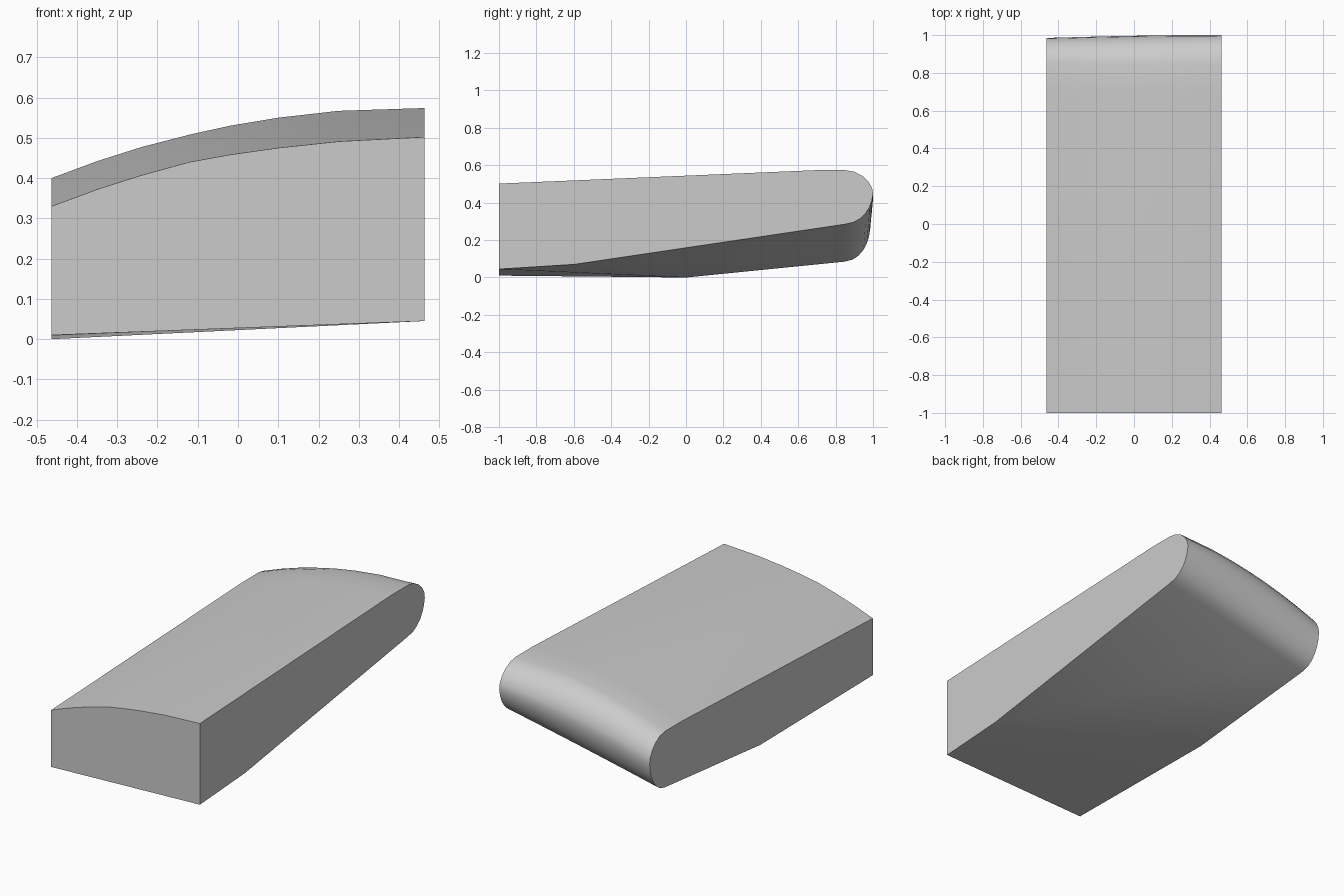
import bpy
import bmesh

if "Cube" in bpy.data.objects:
    bpy.data.objects.remove(bpy.data.objects["Cube"])

W = 0.463
# Cross-width stations: x, top height at the front, top height at the rounded end, end reach
STATIONS = [(-W, 0.33, 0.40, 0.985), (-0.35, 0.372, 0.442, 0.988), (-0.24, 0.407, 0.477, 0.991),
            (-0.12, 0.440, 0.508, 0.994), (-0.02, 0.458, 0.530, 0.996), (0.10, 0.475, 0.550, 0.998),
            (0.25, 0.491, 0.567, 1.0), (W, 0.502, 0.574, 1.0)]
# Rounded end profile: y, height fraction from lower to upper corner
NOSE = [(0.85, 0.0), (0.895, 0.035), (0.93, 0.10), (0.96, 0.20), (0.98, 0.31), (0.993, 0.43),
        (1.0, 0.56), (0.995, 0.67), (0.975, 0.79), (0.945, 0.89), (0.90, 0.97), (0.85, 1.0)]

bm = bmesh.new()
rings = []
for x, front_top, back_top, reach in STATIONS:
    t = (x + W) / (2 * W)
    low = 0.085 + 0.20 * t
    ring = [bm.verts.new((x, 0.85 + (y - 0.85) * (reach - 0.85) / 0.15, low + (back_top - low) * f))
            for y, f in NOSE]
    ring.append(bm.verts.new((x, 0.70, back_top)))
    ring.append(bm.verts.new((x, -1, front_top)))
    rings.append(ring)

# Domed top and rounded end
for a, b in zip(rings, rings[1:]):
    for i in range(len(a) - 1):
        bm.faces.new((a[i], b[i], b[i + 1], a[i + 1])).smooth = True

# Underside corners
left_front = bm.verts.new((-W, -1, 0.01))
left_mid = bm.verts.new((-W, 0, 0))
right_front = bm.verts.new((W, -1, 0.045))
right_mid = bm.verts.new((W, -0.6, 0.07))

# Faceted underside
bm.faces.new([right_mid] + [r[0] for r in reversed(rings)])
bm.faces.new((right_mid, rings[0][0], left_mid))
bm.faces.new((right_mid, left_mid, right_front))
bm.faces.new((right_front, left_mid, left_front))

# Flat front and sides
bm.faces.new([left_front, right_front] + [r[-1] for r in reversed(rings)])
bm.faces.new([left_front, left_mid] + rings[0])
bm.faces.new([right_mid, right_front] + rings[-1][::-1])
bmesh.ops.recalc_face_normals(bm, faces=bm.faces[:])

mesh = bpy.data.meshes.new("wedge_block")
bm.to_mesh(mesh)
bm.free()
block = bpy.data.objects.new("wedge_block", mesh)
bpy.context.collection.objects.link(block)

grey = bpy.data.materials.new("light grey")
grey.diffuse_color = (0.6, 0.6, 0.6, 1)
grey.use_nodes = True
grey.node_tree.nodes["Principled BSDF"].inputs["Base Color"].default_value = grey.diffuse_color
mesh.materials.append(grey)

bpy.context.view_layer.objects.active = block
block.select_set(True)
bpy.ops.object.shade_smooth_by_angle(angle=0.52)
